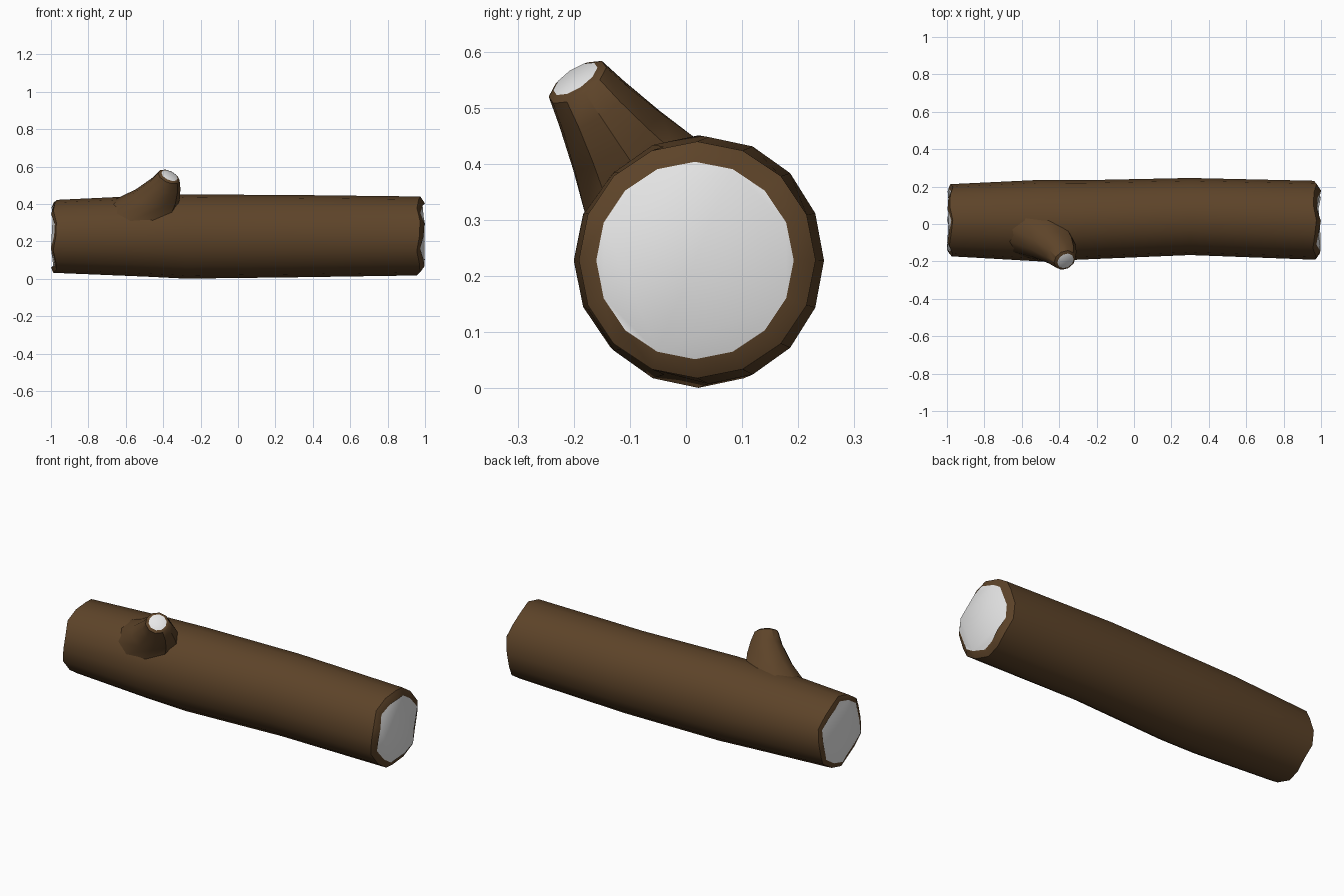
import bpy, bmesh, math
from mathutils import Vector

if "Cube" in bpy.data.objects:
    bpy.data.objects.remove(bpy.data.objects["Cube"])


def material(name, rgb):
    m = bpy.data.materials.new(name)
    m.diffuse_color = (*rgb, 1)
    m.use_nodes = True
    m.node_tree.nodes["Principled BSDF"].inputs["Base Color"].default_value = m.diffuse_color
    return m


bark = material("brown bark", (0.11, 0.057, 0.022))
wood = material("pale cut wood", (0.8, 0.8, 0.8))


def ring(center, u, v, ru, rv, n, along=Vector((0, 0, 0)), wave=0.0):
    """Ellipse of points; wave makes the ring uneven along its axis."""
    pts = []
    for i in range(n):
        a = 2 * math.pi * i / n
        pts.append(center + u * ru * math.cos(a) + v * rv * math.sin(a)
                   + along * wave * math.cos(5 * a + 0.4))
    return pts


def loft(name, rings, cap_start, cap_end):
    """Skin a list of rings; cut ends get the pale material."""
    bm = bmesh.new()
    loops = [[bm.verts.new(p) for p in r] for r in rings]
    n = len(loops[0])
    for a, b in zip(loops, loops[1:]):
        for i in range(n):
            j = (i + 1) % n
            bm.faces.new((a[i], a[j], b[j], b[i]))
    for use, loop in ((cap_start, loops[0]), (cap_end, loops[-1])):
        f = bm.faces.new(loop)
        f.material_index = 1 if use else 0
    bmesh.ops.recalc_face_normals(bm, faces=bm.faces)
    me = bpy.data.meshes.new(name)
    bm.to_mesh(me)
    bm.free()
    me.materials.append(bark)
    me.materials.append(wood)
    ob = bpy.data.objects.new(name, me)
    bpy.context.collection.objects.link(ob)
    bpy.ops.object.select_all(action='DESELECT')
    ob.select_set(True)
    bpy.context.view_layer.objects.active = ob
    bpy.ops.object.shade_smooth_by_angle(angle=math.radians(35))
    return ob


X, Y, Z = Vector((1, 0, 0)), Vector((0, 1, 0)), Vector((0, 0, 1))

# trunk: x, centre y, centre z, radius y, radius z, end unevenness
stations = [
    (-0.988, 0.020, 0.227, 0.168, 0.168, 0.012),
    (-0.978, 0.020, 0.227, 0.193, 0.195, 0.010),
    (-0.500, 0.018, 0.228, 0.218, 0.216, 0),
    (-0.280, 0.022, 0.226, 0.212, 0.225, 0),
    (0.300, 0.040, 0.228, 0.206, 0.220, 0),
    (0.966, 0.020, 0.229, 0.211, 0.211, 0.010),
    (0.987, 0.016, 0.228, 0.176, 0.176, 0.013),
]
loft("log_trunk",
     [ring(Vector((x, y, z)), Z, Y, rz, ry, 16, X, w)
      for x, y, z, ry, rz, w in stations], True, True)

# branch stub: distance from trunk axis, x, radius along, radius across, tilt
R, T = Vector((0, -0.557, 0.83)), Vector((0, 0.83, 0.557))
steps = [
    (0.120, -0.530, 0.240, 0.160, 0),
    (0.180, -0.515, 0.190, 0.126, 0),
    (0.255, -0.440, 0.130, 0.098, 5),
    (0.330, -0.390, 0.085, 0.074, 15),
    (0.383, -0.370, 0.062, 0.060, 22),
    (0.390, -0.366, 0.047, 0.046, 22),
]
rings = []
for d, x, ru, rv, tilt in steps:
    t = math.radians(tilt)
    u = X * math.cos(t) - R * math.sin(t)
    rings.append(ring(Vector((x, 0.02, 0.228)) + R * d, u, T, ru, rv, 10))
loft("branch_stub", rings, False, True)
